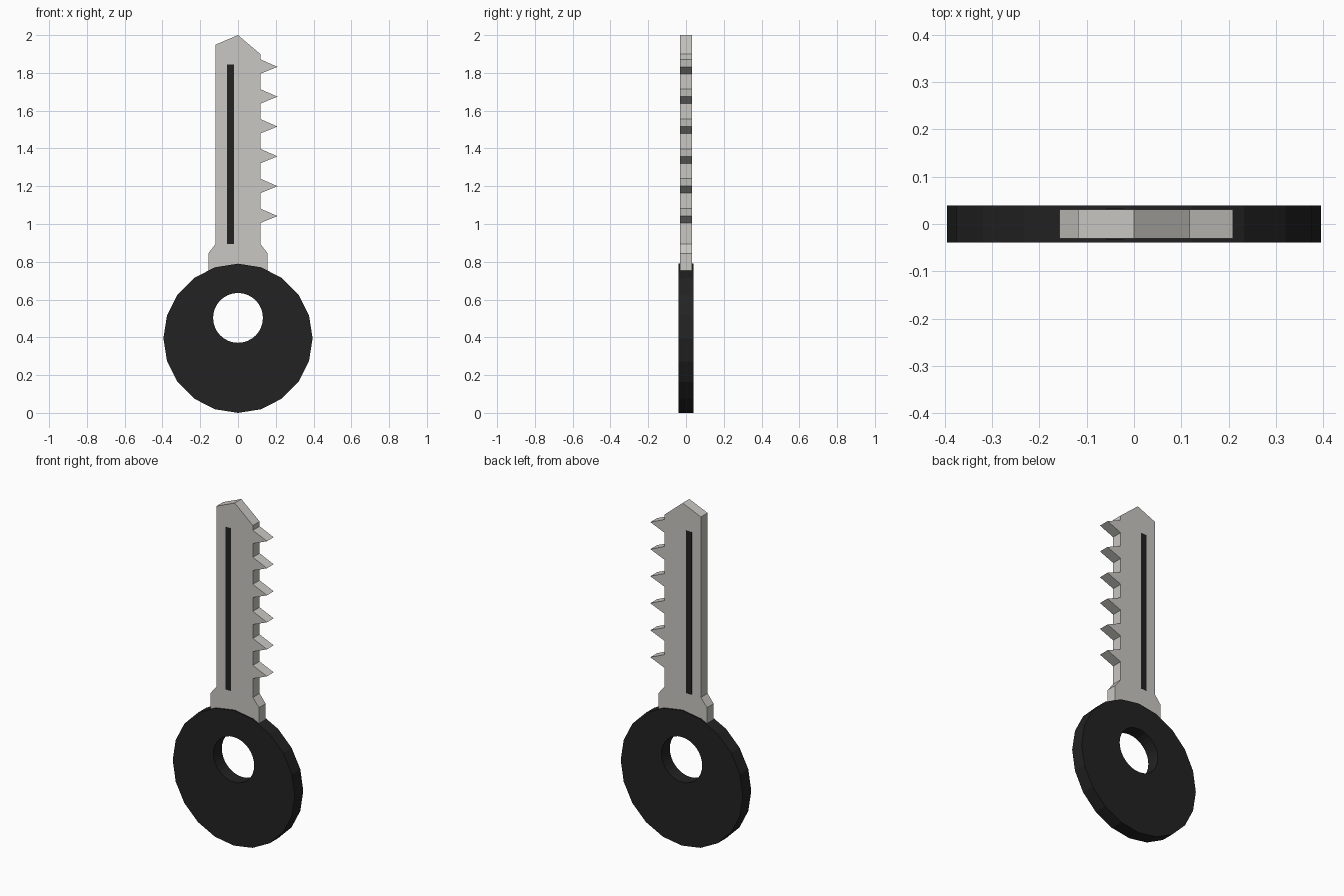
import bpy, bmesh, math

if "Cube" in bpy.data.objects:
    bpy.data.objects.remove(bpy.data.objects["Cube"])


def material(name, rgb):
    m = bpy.data.materials.new(name)
    m.diffuse_color = (*rgb, 1)
    m.use_nodes = True
    m.node_tree.nodes["Principled BSDF"].inputs["Base Color"].default_value = m.diffuse_color
    return m


steel = material("steel", (0.58, 0.57, 0.54))
black = material("black plastic", (0.016, 0.016, 0.016))


def prism(name, loops, half, mat):
    """Extrude closed x-z outlines (later loops are holes) from -half to half in y."""
    bm = bmesh.new()
    edges = []
    for loop in loops:
        vs = [bm.verts.new((x, -half, z)) for x, z in loop]
        edges += [bm.edges.new((vs[i - 1], vs[i])) for i in range(len(vs))]
    bmesh.ops.triangle_fill(bm, edges=edges, use_beauty=True, normal=(0, -1, 0))
    out = bmesh.ops.extrude_face_region(bm, geom=bm.faces[:], use_keep_orig=True)
    moved = [g for g in out["geom"] if isinstance(g, bmesh.types.BMVert)]
    bmesh.ops.translate(bm, verts=moved, vec=(0, 2 * half, 0))
    bmesh.ops.recalc_face_normals(bm, faces=bm.faces[:])
    me = bpy.data.meshes.new(name)
    bm.to_mesh(me)
    bm.free()
    me.materials.append(mat)
    ob = bpy.data.objects.new(name, me)
    bpy.context.collection.objects.link(ob)
    return ob


def circle(r, cz, n):
    return [(r * math.sin(2 * math.pi * i / n), cz + r * math.cos(2 * math.pi * i / n))
            for i in range(n)]


# Round head with a keyring hole
prism("key_head", [circle(0.395, 0.395, 20), circle(0.132, 0.503, 32)], 0.039, black)

# Blade: shoulders, pointed tip and six teeth on the right edge
outline = [(0.157, 0.70), (0.157, 0.845), (0.118, 0.895)]
for i in range(6):
    z = 1.042 + 0.158 * i
    outline += [(0.118, z - 0.037), (0.209, z), (0.118, z + 0.04)]
outline += [(0.118, 1.90), (0, 2.0), (-0.118, 1.95),
            (-0.118, 0.895), (-0.157, 0.845), (-0.157, 0.70)]
prism("key_blade", [outline], 0.031, steel)

# Dark groove strip showing on both faces of the blade
prism("blade_groove", [[(-0.059, 0.895), (-0.022, 0.895), (-0.022, 1.845), (-0.059, 1.845)]],
      0.033, black)
